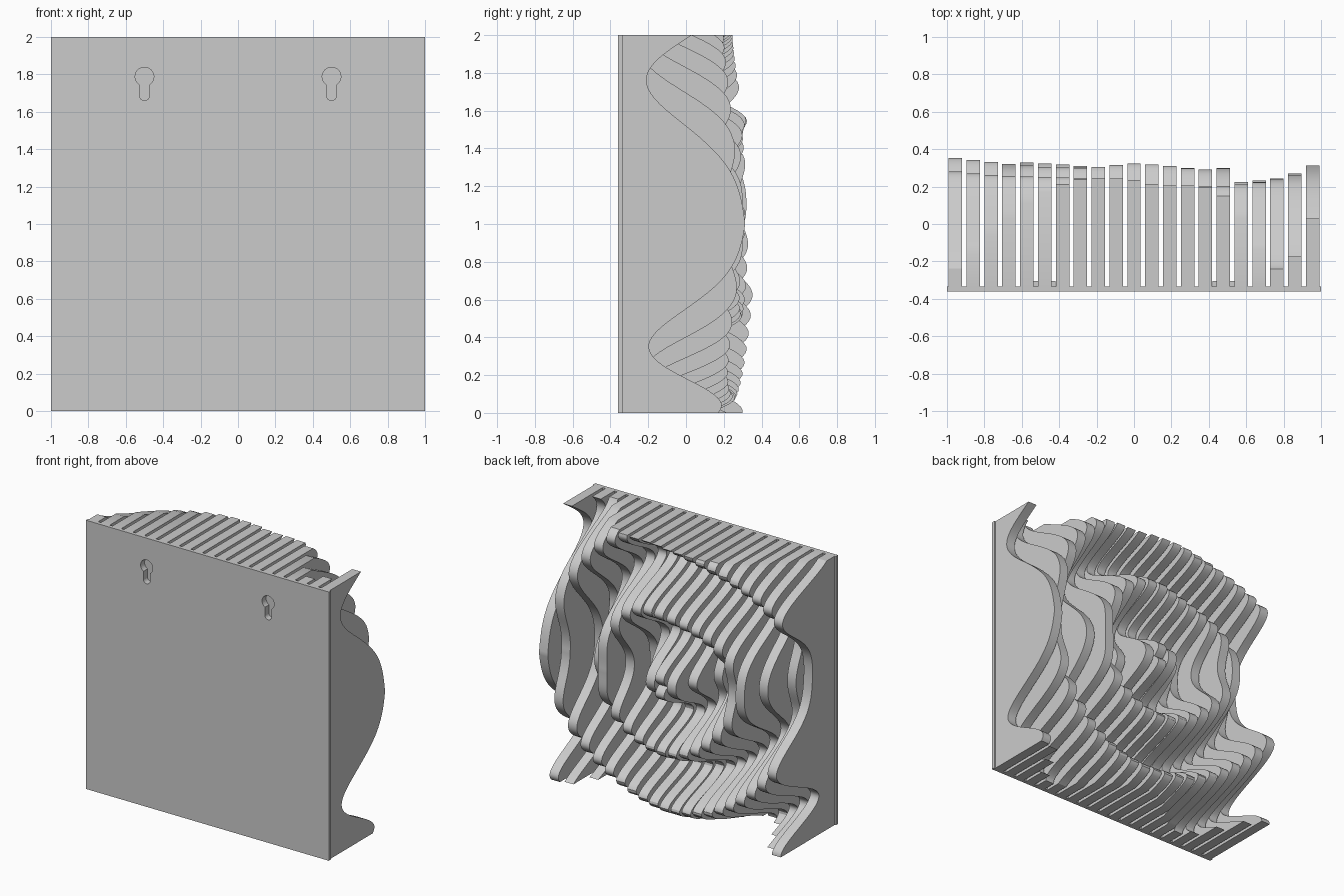
import bpy, bmesh, math

cube = bpy.data.objects.get("Cube")
if cube:
    bpy.data.objects.remove(cube, do_unlink=True)

FRONT, PLATE_BACK = -0.36, -0.333
FINS, PITCH, FIN_W, STEPS = 21, 0.0955, 0.072, 120

grey = bpy.data.materials.new("plain grey")
grey.use_nodes = True
grey.diffuse_color = (0.6, 0.6, 0.6, 1)
grey.node_tree.nodes["Principled BSDF"].inputs["Base Color"].default_value = (0.6, 0.6, 0.6, 1)


def bump(angle, centre, width):
    return math.exp(-((math.degrees(angle) % 360 - centre) / width) ** 2)


def ring_radius(angle):
    """Radius of the outer crest, stretched at the top and towards -x."""
    return 0.94 + 0.02 * math.sin(angle) + 0.1 * bump(angle, 70, 28) + 0.31 * bump(angle, 160, 38)


def depth(x, z):
    """Rippled back surface: concentric waves that deepen outwards."""
    h = z - 1
    u = math.hypot(x, h) / ring_radius(math.atan2(h, x))
    wave = (1 - math.cos(2 * math.pi * (u - 1) / 0.47)) / 2
    crest = 0.31 - 0.015 * x + 0.025 * x * x - 0.06 * h * h - 0.03 * (x * h) ** 4
    # Crests tilt on the -x half and sink towards the corners on the +x half
    crest += 0.04 * min(x, 0) * h
    sink = 0.13 * min(max(x, 0) * abs(h), 0.4)
    # Raised brow over the middle
    crest += 0.035 * math.exp(-((x - 0.1) ** 2 + (h - 0.53) ** 2) / 0.08)
    return crest - sink - (0.3 + 0.15 * u - sink) * wave


def prism(name, points, direction):
    """Extrude a flat outline along a direction."""
    bm = bmesh.new()
    face = bm.faces.new([bm.verts.new(p) for p in points])
    new = bmesh.ops.extrude_face_region(bm, geom=[face])["geom"]
    bmesh.ops.translate(bm, vec=direction, verts=[v for v in new if isinstance(v, bmesh.types.BMVert)])
    bmesh.ops.recalc_face_normals(bm, faces=bm.faces)
    mesh = bpy.data.meshes.new(name)
    bm.to_mesh(mesh)
    bm.free()
    mesh.materials.append(grey)
    obj = bpy.data.objects.new(name, mesh)
    bpy.context.collection.objects.link(obj)
    return obj


def box(name, x0, x1, y0, y1, z0, z1):
    return prism(name, [(x0, y0, z0), (x1, y0, z0), (x1, y0, z1), (x0, y0, z1)], (0, y1 - y0, 0))


def keyhole_cutter(name, x):
    """Round head over a narrow round-ended slot."""
    head, slot, head_z, slot_z = 0.05, 0.027, 1.788, 1.687
    start = -math.acos(slot / head)
    outline = []
    for i in range(25):
        a = start + (math.pi - 2 * start) * i / 24
        outline.append((x + head * math.cos(a), FRONT - 0.02, head_z + head * math.sin(a)))
    for i in range(13):
        a = math.pi + math.pi * i / 12
        outline.append((x + slot * math.cos(a), FRONT - 0.02, slot_z + slot * math.sin(a)))
    cutter = prism(name, outline, (0, 0.067, 0))
    cutter.hide_render = True
    cutter.hide_viewport = True
    cutter.display_type = 'WIRE'
    return cutter


def cut(obj, cutter):
    mod = obj.modifiers.new("keyhole", 'BOOLEAN')
    mod.operation = 'DIFFERENCE'
    mod.solver = 'EXACT'
    mod.object = cutter


# Mounting plate
plate = box("back_plate", -1, 1, FRONT, PLATE_BACK, 0, 2)

# Wave fins
fins = []
for i in range(FINS):
    x = (i - (FINS - 1) / 2) * PITCH
    left = x - FIN_W / 2
    outline = [(left, PLATE_BACK, 2), (left, PLATE_BACK, 0)]
    for k in range(STEPS + 1):
        z = 2 * k / STEPS
        outline.append((left, depth(x, z), z))
    fins.append((x, prism(f"wave_fin_{i + 1}", outline, (FIN_W, 0, 0))))

# Keyhole hangers
for side, x in (("right", -0.5), ("left", 0.5)):
    cutter = keyhole_cutter(f"{side}_keyhole_cutter", x)
    backing = box(f"{side}_keyhole_backing", x - 0.08, x + 0.08, PLATE_BACK, -0.305, 1.64, 1.86)
    cut(plate, cutter)
    cut(backing, cutter)
    for fin_x, fin in fins:
        if abs(fin_x - x) < 0.09:
            cut(fin, cutter)

# Smooth wave edges, crisp corners
bpy.ops.object.select_all(action='DESELECT')
for _, fin in fins:
    fin.select_set(True)
bpy.context.view_layer.objects.active = fins[0][1]
bpy.ops.object.shade_smooth_by_angle(angle=math.radians(30))
